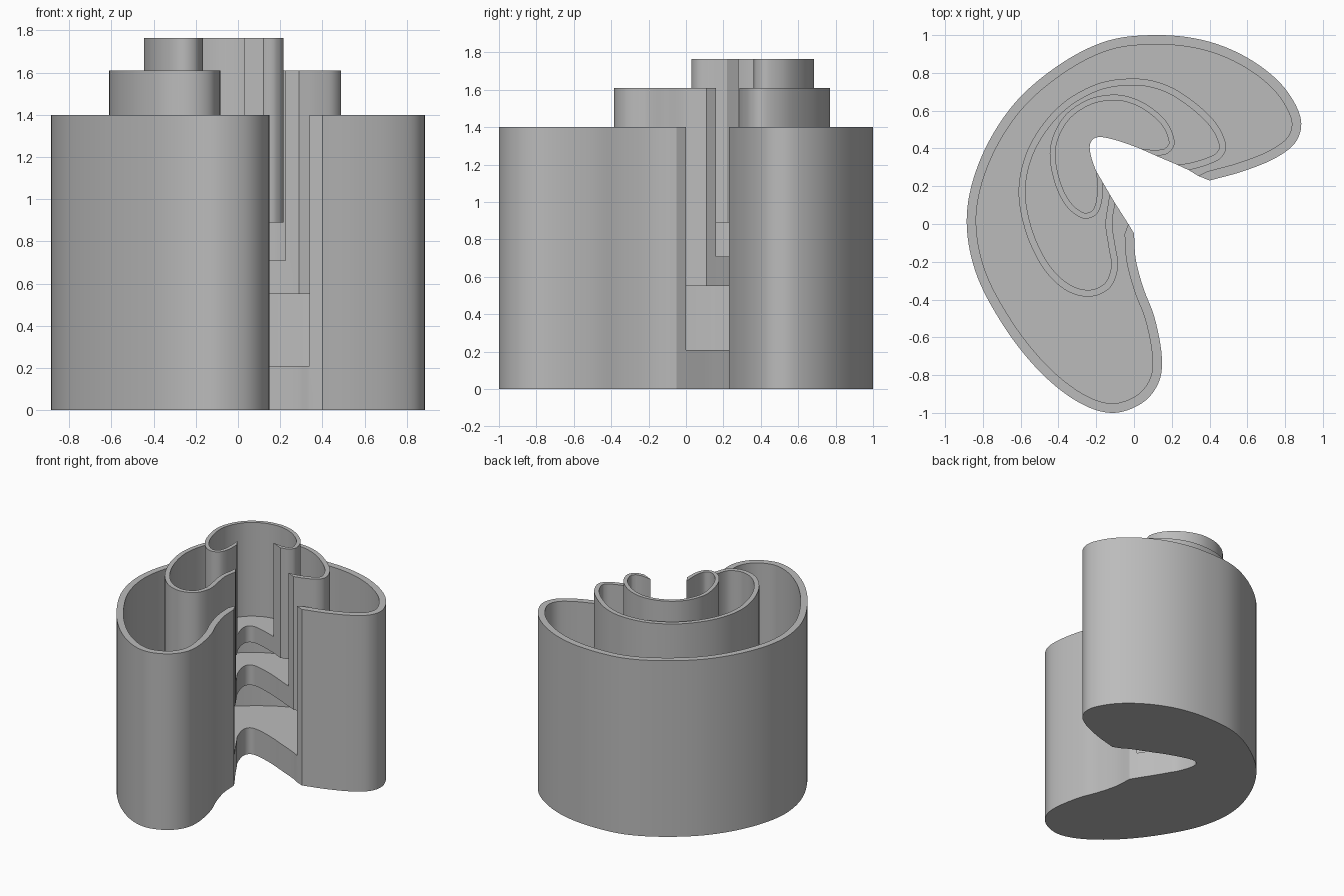
import bpy, bmesh
from mathutils import Vector

cube = bpy.data.objects.get("Cube")
if cube:
    bpy.data.objects.remove(cube, do_unlink=True)

grey = bpy.data.materials.new("plain_grey")
grey.use_nodes = True
grey.diffuse_color = (0.5, 0.5, 0.5, 1)
shader = next(n for n in grey.node_tree.nodes if n.type == 'BSDF_PRINCIPLED')
shader.inputs["Base Color"].default_value = (0.5, 0.5, 0.5, 1)
shader.inputs["Roughness"].default_value = 0.6


def spline(points, steps=8):
    """Smooth open curve through all the points."""
    pts = [Vector(p) for p in points]
    pts = [2 * pts[0] - pts[1]] + pts + [2 * pts[-1] - pts[-2]]
    curve = []
    for a, b, c, d in zip(pts, pts[1:], pts[2:], pts[3:]):
        for i in range(steps):
            t = i / steps
            curve.append(b + (c - a) * t / 2
                         + (2 * a - 5 * b + 4 * c - d) * t * t / 2
                         + (3 * b - a - 3 * c + d) * t ** 3 / 2)
    return curve + [pts[-2]]


def offset_left(curve, distance):
    """Parallel curve on the left-hand side."""
    result = []
    for i, point in enumerate(curve):
        before = curve[max(i - 1, 0)]
        after = curve[min(i + 1, len(curve) - 1)]
        tangent = (after - before).normalized()
        result.append(point + Vector((-tangent.y, tangent.x)) * distance)
    return result


def make_tier(name, outline, mouth, wall, bottom, floor, top):
    """Crescent tray: thick floor, thin outer wall, open along the mouth."""
    steps = 8
    outer = spline(outline, steps)
    notch = spline(mouth, steps)[steps:-steps]
    inner = [notch[-1]] + offset_left(outer, wall) + [notch[0]]
    bm = bmesh.new()

    def ring(curve, z):
        return [bm.verts.new((p.x, p.y, z)) for p in curve]

    def strip(low, high):
        for a, b, c, d in zip(low, low[1:], high[1:], high):
            bm.faces.new((a, b, c, d))

    out_low, out_top = ring(outer, bottom), ring(outer, top)
    in_floor, in_top = ring(inner, floor), ring(inner, top)
    notch_low = ring(notch, bottom)
    notch_floor = [in_floor[-1]] + ring(notch[1:-1], floor) + [in_floor[0]]
    start, end = ring([outer[0], outer[-1]], floor)

    # underside and floor
    bm.faces.new(out_low + notch_low)
    bm.faces.new(in_floor + notch_floor[1:-1])
    # outside, inside and riser under the mouth
    strip(out_low, out_top)
    strip(in_floor, in_top)
    strip(notch_low, notch_floor)
    # flat rim
    strip(out_top, in_top[1:-1])
    bm.faces.new((out_top[0], in_top[1], in_top[0]))
    bm.faces.new((out_top[-1], in_top[-1], in_top[-2]))
    # wall ends facing the mouth
    bm.faces.new((out_low[-1], notch_low[0], in_floor[-1], end))
    bm.faces.new((end, in_floor[-1], in_top[-1], out_top[-1]))
    bm.faces.new((notch_low[-1], out_low[0], start, in_floor[0]))
    bm.faces.new((in_floor[0], start, out_top[0], in_top[0]))
    bmesh.ops.recalc_face_normals(bm, faces=bm.faces)

    mesh = bpy.data.meshes.new(name)
    bm.to_mesh(mesh)
    bm.free()
    mesh.materials.append(grey)
    obj = bpy.data.objects.new(name, mesh)
    bpy.context.collection.objects.link(obj)
    bpy.ops.object.select_all(action='DESELECT')
    obj.select_set(True)
    bpy.context.view_layer.objects.active = obj
    bpy.ops.object.shade_smooth_by_angle(angle=0.35)


# shared notch: each higher tier starts two points further in
left = [(0, -.05), (-.03, 0), (-.1, .11), (-.13, .16), (-.165, .22), (-.2, .28)]
apex = [(-.23, .37), (-.23, .43), (-.19, .46), (-.1, .445)]
right = [(.03, .4), (.12, .36), (.225, .315), (.29, .285), (.34, .255), (.4, .23)]

# outlines run from the right mouth corner round the back to the left one
lower = [(.4, .23), (.58, .28), (.75, .35), (.86, .44), (.88, .57), (.78, .74),
         (.6, .88), (.38, .97), (.13, 1), (-.14, .97), (-.4, .84), (-.64, .63),
         (-.81, .35), (-.885, .05), (-.84, -.25), (-.69, -.54), (-.5, -.78),
         (-.3, -.94), (-.12, -1), (.04, -.95), (.13, -.84), (.147, -.7),
         (.11, -.5), (.05, -.34), (.01, -.19), (0, -.05)]
middle = [(.29, .285), (.38, .31), (.46, .35), (.487, .42), (.43, .54), (.3, .66),
          (.16, .74), (0, .77), (-.2, .74), (-.4, .62), (-.55, .42), (-.61, .2),
          (-.58, -.02), (-.49, -.22), (-.37, -.345), (-.24, -.385), (-.13, -.34),
          (-.085, -.23), (-.1, -.11), (-.115, 0), (-.1, .11)]
upper = [(.12, .36), (.18, .375), (.215, .43), (.18, .53), (.1, .61), (0, .665),
         (-.11, .685), (-.24, .66), (-.36, .58), (-.43, .46), (-.445, .34),
         (-.41, .19), (-.35, .085), (-.27, .03), (-.2, .05), (-.17, .12),
         (-.165, .22)]

tiers = [("lower_tier", lower, .05, 0, .21, 1.4),
         ("middle_tier", middle, .036, .55, .71, 1.61),
         ("upper_tier", upper, .03, .89, 1.02, 1.765)]
for level, (name, outline, wall, bottom, floor, top) in enumerate(tiers):
    skip = 2 * level
    mouth = left[skip:] + apex + right[:len(right) - skip]
    make_tier(name, outline, mouth, wall, bottom, floor, top)
